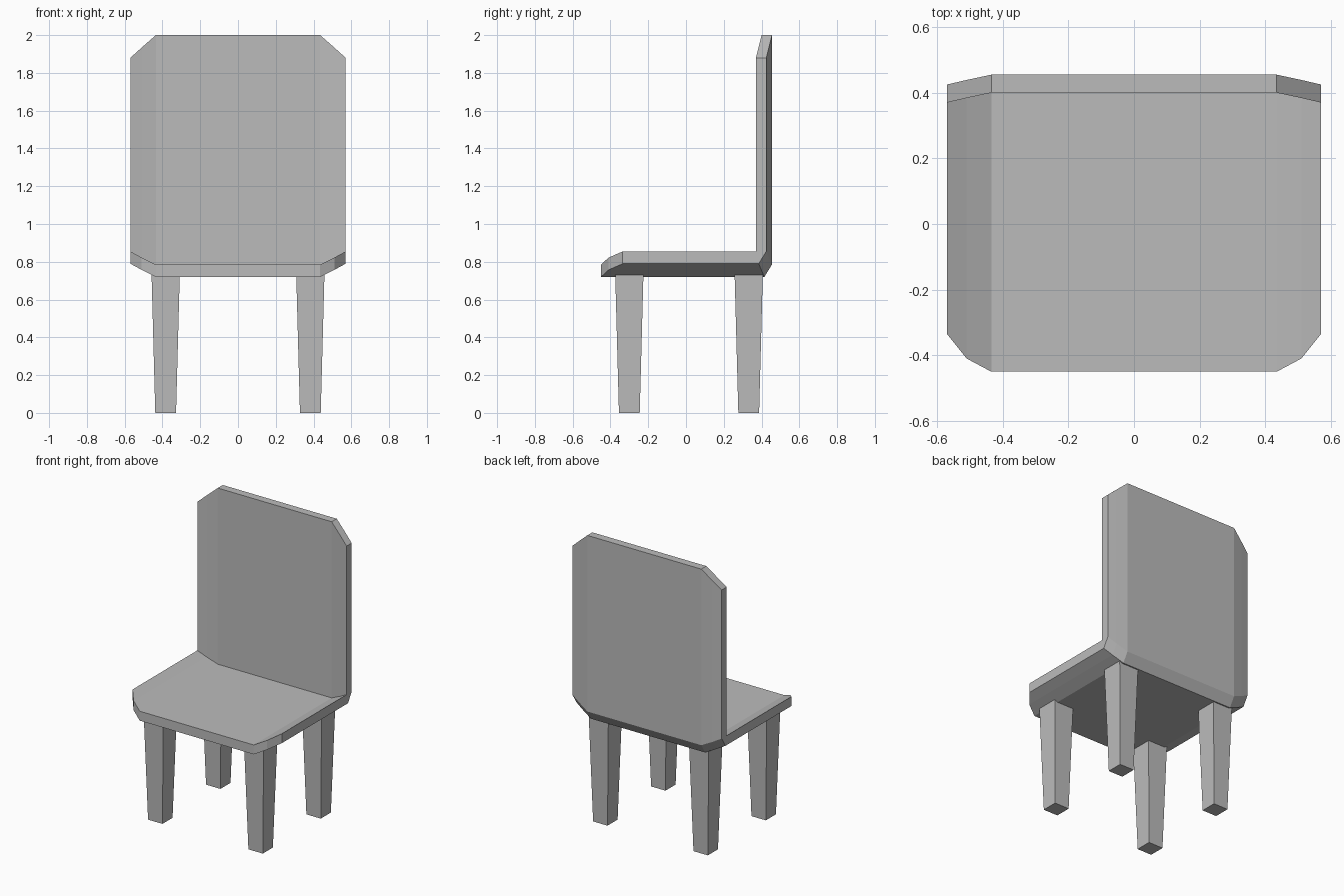
import bpy
import bmesh

cube = bpy.data.objects.get("Cube")
if cube:
    bpy.data.objects.remove(cube, do_unlink=True)

# Single plain grey
grey = bpy.data.materials.new("plain grey")
grey.use_nodes = True
COLOUR = (0.5, 0.5, 0.5, 1)
grey.diffuse_color = COLOUR
grey.node_tree.nodes["Principled BSDF"].inputs["Base Color"].default_value = COLOUR


def loft(name, rings):
    """Skin a list of equal-length closed rings and cap both ends."""
    bm = bmesh.new()
    loops = [[bm.verts.new(p) for p in ring] for ring in rings]
    for a, b in zip(loops, loops[1:]):
        for i in range(len(a)):
            j = (i + 1) % len(a)
            bm.faces.new((a[i], a[j], b[j], b[i]))
    bm.faces.new(loops[0])
    bm.faces.new(loops[-1])
    bmesh.ops.recalc_face_normals(bm, faces=bm.faces)
    mesh = bpy.data.meshes.new(name)
    bm.to_mesh(mesh)
    bm.free()
    mesh.materials.append(grey)
    obj = bpy.data.objects.new(name, mesh)
    bpy.context.collection.objects.link(obj)
    return obj


def shell_section(x, front, back, base, top):
    """L-shaped slice through the seat and backrest."""
    thick = 0.065
    rear = back + 0.055
    profile = [(front, base + thick), (back, base + thick), (back, top),
               (rear, top), (rear, base + thick), (back + 0.015, base),
               (front, base)]
    return [(x, y, z) for y, z in profile]


# Seat and backrest: flat centre with side wings bent up and forward
half = [(0.435, -0.45, 0.40, 0.72, 2.0),
        (0.51, -0.41, 0.384, 0.757, 1.934),
        (0.57, -0.335, 0.37, 0.79, 1.88)]
sections = [(-s[0], *s[1:]) for s in reversed(half)] + half
loft("seat_and_backrest", [shell_section(*s) for s in sections])


# Four tapered square legs
def leg(name, x, y):
    rings = []
    for z, r in ((0, 0.055), (0.745, 0.075)):
        rings.append([(x + sx * r, y + sy * r, z)
                      for sx, sy in ((-1, -1), (1, -1), (1, 1), (-1, 1))])
    loft(name, rings)


for side, sx in (("left", 1), ("right", -1)):
    leg("front_leg_" + side, sx * 0.383, -0.3)
    leg("back_leg_" + side, sx * 0.383, 0.332)
